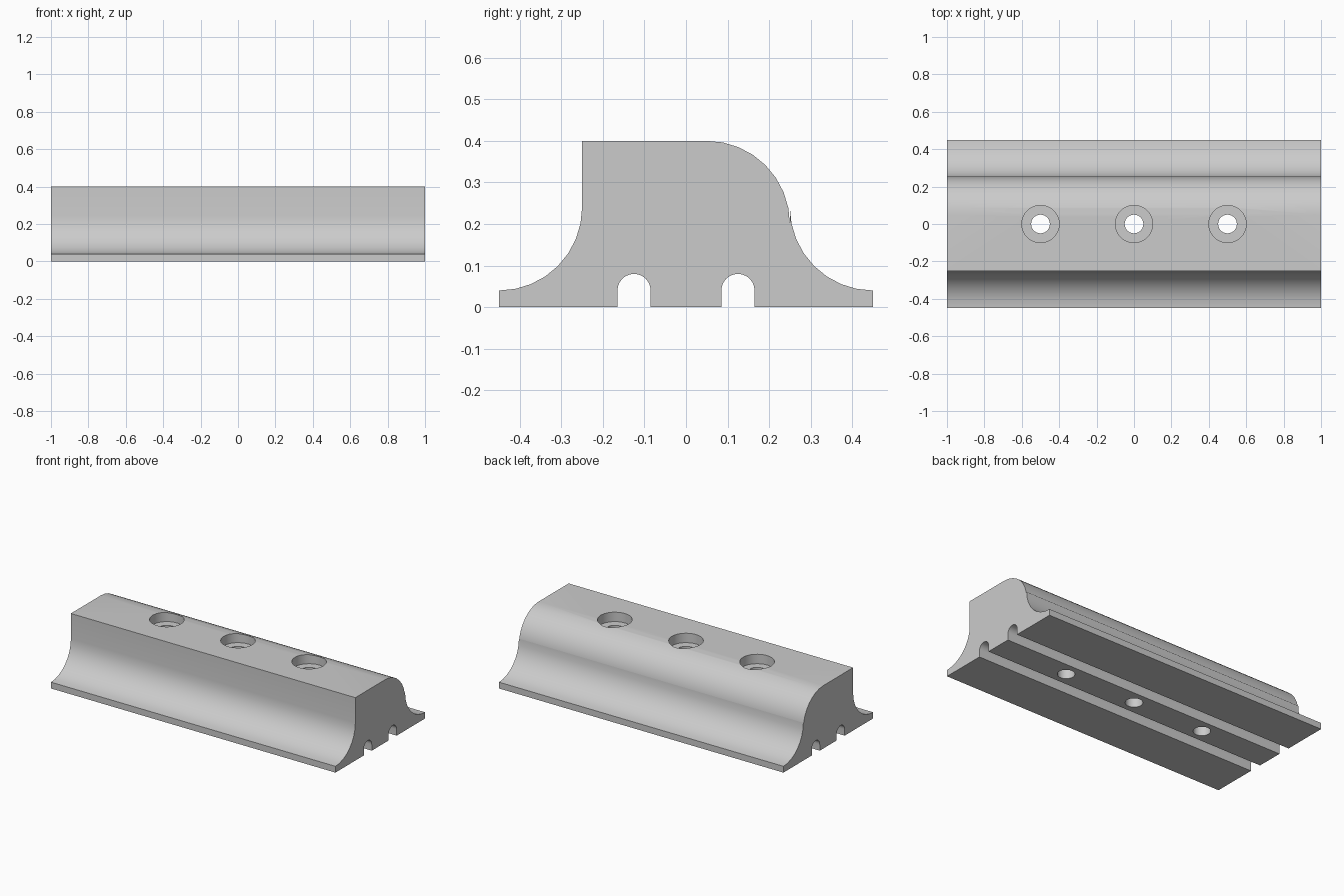
import bpy, bmesh, math

if "Cube" in bpy.data.objects:
    bpy.data.objects.remove(bpy.data.objects["Cube"])

grey = bpy.data.materials.new("light_grey")
grey.diffuse_color = (0.6, 0.6, 0.6, 1)
grey.use_nodes = True
grey.node_tree.nodes["Principled BSDF"].inputs["Base Color"].default_value = grey.diffuse_color


def arc(cy, cz, r, a0, a1, n=8):
    """Points on a circular arc in the y-z plane, angles in degrees."""
    angles = [math.radians(a0 + (a1 - a0) * i / n) for i in range(n + 1)]
    return [(cy + r * math.cos(a), cz + r * math.sin(a)) for a in angles]


# Cross-section: coved front, rounded back shoulder, coved back foot, two round-topped grooves
profile = [(-0.45, 0)]
for gy in (-0.125, 0.125):
    profile += [(gy - 0.04, 0)] + arc(gy, 0.04, 0.04, 180, 0, 12) + [(gy + 0.04, 0)]
profile += [(0.45, 0)]
profile += arc(0.45, 0.24, 0.2, 270, 180)          # back cove
profile += arc(0.05, 0.2, 0.2, 0, 90)              # back shoulder
profile += [(-0.25, 0.4)]
profile += arc(-0.45, 0.24, 0.2, 360, 270)         # front cove

# Extrude the section along x
bm = bmesh.new()
face = bm.faces.new([bm.verts.new((-1, y, z)) for y, z in profile])
new = bmesh.ops.extrude_face_region(bm, geom=[face])["geom"]
bmesh.ops.translate(bm, vec=(2, 0, 0), verts=[v for v in new if isinstance(v, bmesh.types.BMVert)])
bmesh.ops.recalc_face_normals(bm, faces=bm.faces)
mesh = bpy.data.meshes.new("moulded_rail")
bm.to_mesh(mesh)
bm.free()
rail = bpy.data.objects.new("moulded_rail", mesh)
bpy.context.collection.objects.link(rail)
mesh.materials.append(grey)


def cut_hole(x, radius, z0, z1):
    """Cut a vertical round hole through the rail between two heights."""
    bpy.ops.mesh.primitive_cylinder_add(vertices=32, radius=radius, depth=z1 - z0,
                                        location=(x, 0, (z0 + z1) / 2))
    cutter = bpy.context.object
    cutter.name = "hole_cutter"
    cutter.hide_render = True
    cutter.data.materials.append(grey)
    bpy.context.view_layer.objects.active = rail
    mod = rail.modifiers.new("hole", "BOOLEAN")
    mod.operation, mod.solver, mod.object = "DIFFERENCE", "EXACT", cutter
    bpy.ops.object.modifier_apply(modifier=mod.name)
    bpy.data.objects.remove(cutter)


# Three counterbored screw holes
for hx in (-0.5, 0, 0.5):
    cut_hole(hx, 0.05, -0.1, 0.5)
    cut_hole(hx, 0.1, 0.34, 0.5)

bpy.ops.object.select_all(action="DESELECT")
rail.select_set(True)
bpy.context.view_layer.objects.active = rail
bpy.ops.object.shade_smooth_by_angle(angle=math.radians(30))
